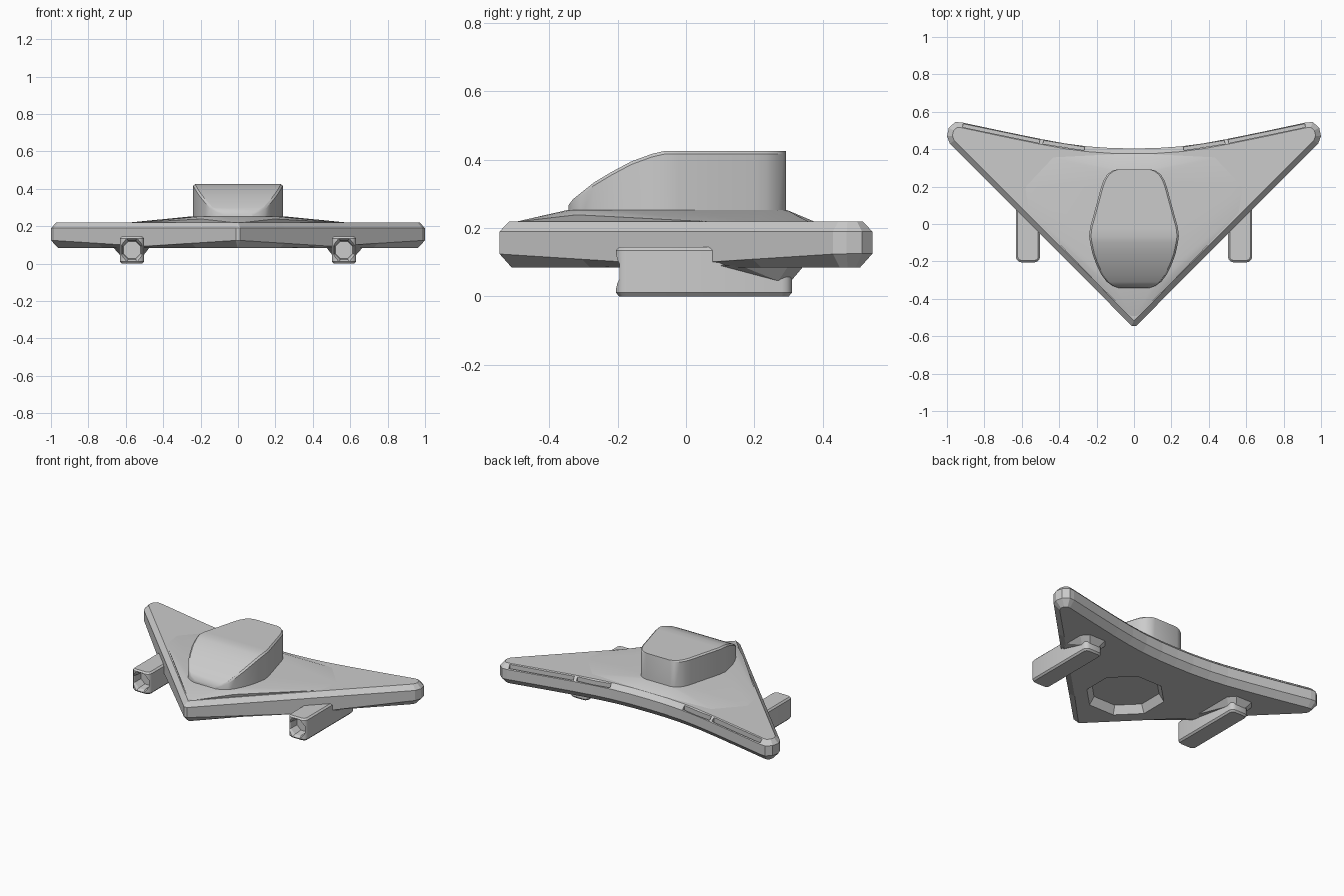
import bpy, bmesh, math
from mathutils import Vector

if "Cube" in bpy.data.objects:
    bpy.data.objects.remove(bpy.data.objects["Cube"])


def finish(bm, name, smooth=None):
    bmesh.ops.recalc_face_normals(bm, faces=bm.faces)
    me = bpy.data.meshes.new(name)
    bm.to_mesh(me)
    bm.free()
    ob = bpy.data.objects.new(name, me)
    bpy.context.collection.objects.link(ob)
    if smooth:
        bpy.ops.object.select_all(action='DESELECT')
        bpy.context.view_layer.objects.active = ob
        ob.select_set(True)
        bpy.ops.object.shade_smooth_by_angle(angle=math.radians(smooth))
    return ob


def loft(name, rings, smooth=None):
    bm = bmesh.new()
    rows = [[bm.verts.new(p) for p in r] for r in rings]
    n = len(rows[0])
    for a, b in zip(rows, rows[1:]):
        for i in range(n):
            bm.faces.new((a[i], a[(i + 1) % n], b[(i + 1) % n], b[i]))
    bm.faces.new(rows[0])
    bm.faces.new(rows[-1])
    return finish(bm, name, smooth)


def hull(name, pts, smooth=None):
    bm = bmesh.new()
    for p in pts:
        bm.verts.new(p)
    res = bmesh.ops.convex_hull(bm, input=bm.verts)
    junk = [g for g in res['geom_interior'] if isinstance(g, bmesh.types.BMVert)]
    bmesh.ops.delete(bm, geom=junk, context='VERTS')
    return finish(bm, name, smooth)


def inset(pts, d):
    # mitred inward offset of a counter-clockwise outline
    out = []
    for i, p in enumerate(pts):
        p = Vector(p)
        e1 = (p - Vector(pts[i - 1])).normalized()
        e2 = (Vector(pts[(i + 1) % len(pts)]) - p).normalized()
        n1, n2 = Vector((-e1.y, e1.x)), Vector((-e2.y, e2.x))
        out.append(p + (n1 + n2) * d / (1 + n1.dot(n2)))
    return out


def at(pts, z):
    return [(p[0], p[1], z) for p in pts]


def cut(target, cutter):
    m = target.modifiers.new('cut', 'BOOLEAN')
    m.operation, m.object, m.solver = 'DIFFERENCE', cutter, 'EXACT'
    bpy.context.view_layer.objects.active = target
    bpy.ops.object.modifier_apply(modifier=m.name)
    bpy.data.objects.remove(cutter)


def ngon(n, r, turn=0.0):
    return [(r * math.cos(2 * math.pi * i / n + turn), r * math.sin(2 * math.pi * i / n + turn)) for i in range(n)]


# wing: delta outline with chamfered upper and lower edges
half = [(.012, -.545), (.25, -.305), (.5, -.055), (.75, .195), (.985, .43), (1, .47), (.99, .515),
        (.955, .545), (.92, .543), (.7, .496), (.5, .455), (.37, .431), (.25, .415), (.12, .406)]
outline = half + [(0, .404)] + [(-x, y) for x, y in reversed(half)]


def lower(p):
    # lower wall edge dips midway along each leading edge
    return .125 if p[1] > abs(p[0]) - .53 else .093 + .032 * abs(abs(p[0]) - .5) / .5


wing = loft('wing', [at(inset(outline, .035), .085), [(x, y, lower((x, y))) for x, y in outline],
                     at(outline, .19), at(inset(outline, .028), .22)])

# octagonal recess underneath
oct_ring = lambda r, z: [(x, y - .08, z) for x, y in ngon(8, r, math.pi / 8)]
cut(wing, loft('recess_cutter', [oct_ring(.245, .06), oct_ring(.24, .085), oct_ring(.21, .135)]))

# slots along the trailing edge
for s in (-1, 1):
    for a, b in (((.265, .403), (.485, .438)), ((.505, .442), (.915, .527))):
        p, q = Vector(a), Vector(b)
        t = (q - p).normalized()
        n = Vector((-t.y, t.x)) * .009
        ring = [p - n, q - n, q + n, p + n]
        ring = [(s * v.x, v.y) for v in ring]
        cut(wing, loft('slot_cutter', [at(ring, .18), at(ring, .25)]))

# canopy plan: half-width at each y, and roof height profile
plan = [(-.343, .08), (-.33, .115), (-.31, .145), (-.27, .175), (-.22, .2), (-.16, .222), (-.1, .235),
        (-.065, .24), (-.02, .235), (.1, .202), (.2, .175), (.235, .162), (.265, .143), (.285, .115), (.292, .09)]
roof = [(-.343, .268), (-.33, .285), (-.27, .333), (-.22, .363), (-.16, .395), (-.1, .417), (-.065, .425), (.3, .425)]


def roof_z(y):
    for (a, za), (b, zb) in zip(roof, roof[1:]):
        if y <= b:
            return za + (zb - za) * (y - a) / (b - a)
    return .425


rings = []
for y, w in plan:
    z = roof_z(y)
    rings.append([(-w, y, .22), (w, y, .22), (w, y, z - .009), (w - .01, y, z), (-w + .01, y, z), (-w, y, z - .009)])
loft('canopy', rings, 30)

# skirt blending canopy into wing
base = [(s * (w + .008), y * 1.01, .253) for y, w in plan for s in (-1, 1)]
mid = [(s * (w + .05), y * 1.05 + .006, .239) for y, w in plan[2:] for s in (-1, 1)]
foot = [(s * x, y, .218) for x, y in ((.01, -.5), (.58, .08), (.6, .2), (.45, .36), (.1, .378)) for s in (-1, 1)]
hull('canopy_skirt', base + mid + foot, 30)

# cannon pods under the wings
for s, side in ((-1, 'left'), (1, 'right')):
    cx = s * .567
    plan_pod = []
    for px, py, a0 in ((.035, -.175, -90), (.035, .28, 0), (-.035, .28, 90), (-.035, -.175, 180)):
        for k in range(4):
            a = math.radians(a0 + 30 * k)
            plan_pod.append((cx + px + .03 * math.cos(a), py + .03 * math.sin(a)))
    small = inset(plan_pod, .01)
    pod = loft(side + '_pod', [at(small, 0), at(plan_pod, .011), at(plan_pod, .135), at(small, .145)], 35)
    bore = [[(cx + x, y, .073 + z) for x, z in ngon(8, r, math.pi / 8)]
            for r, y in ((.085, -.23), (.056, -.188), (.05, -.13))]
    cut(pod, loft('bore_cutter', bore))
    # flared mount joining pod to wing
    top = [(.5, -.02), (.64, .11), (.67, .16), (.67, .3), (.63, .345), (.51, .345), (.47, .3), (.47, .0)]
    low = [(.505, .27), (.63, .27), (.6, .307), (.535, .307)]
    hull(side + '_pod_mount', [(s * x, y, .09) for x, y in top] + [(s * x, y, .045) for x, y in low])
